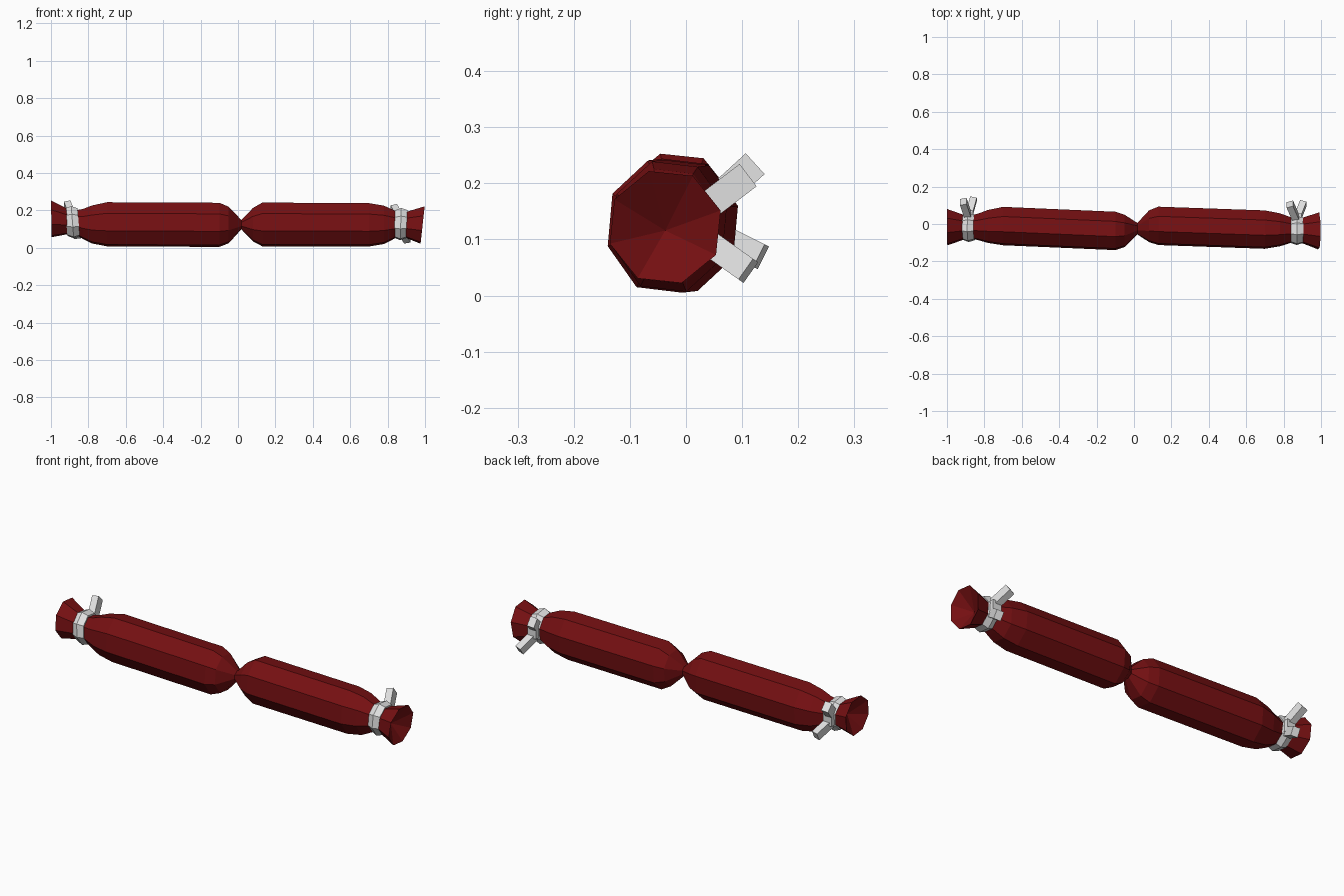
import bpy, bmesh, math
from mathutils import Vector, Matrix

if "Cube" in bpy.data.objects:
    bpy.data.objects.remove(bpy.data.objects["Cube"])


def material(name, rgb):
    m = bpy.data.materials.new(name)
    m.diffuse_color = (*rgb, 1)
    m.use_nodes = True
    m.node_tree.nodes["Principled BSDF"].inputs["Base Color"].default_value = m.diffuse_color
    return m


RED = material("dark red", (0.18, 0.005, 0.006))
WHITE = material("string white", (0.74, 0.74, 0.74))


def finish(name, bm, mat):
    bmesh.ops.recalc_face_normals(bm, faces=bm.faces[:])
    me = bpy.data.meshes.new(name)
    bm.to_mesh(me)
    bm.free()
    me.materials.append(mat)
    ob = bpy.data.objects.new(name, me)
    bpy.context.collection.objects.link(ob)
    return ob


def octagon(bm, x, y, z, ry, rz, lean=0.0):
    """Eight-sided section across x; lean shifts x with height."""
    out = []
    for k in range(8):
        a = math.radians(22.5 + 45 * k - 6)
        dy, dz = ry * math.cos(a), rz * math.sin(a)
        out.append(bm.verts.new((x + lean * dz, y + dy, z + dz)))
    return out


def bridge(bm, a, b):
    for k in range(8):
        j = (k + 1) % 8
        bm.faces.new((a[k], a[j], b[j], b[k]))


# Pair of linked sausages: x, y, z, radius y, radius z, lean
sections = [
    (-0.998, -0.017, 0.155, 0.101, 0.102, -0.02),
    (-0.885, -0.017, 0.138, 0.060, 0.062, -0.08),
    (-0.83, -0.015, 0.128, 0.075, 0.083, 0),
    (-0.78, -0.013, 0.125, 0.092, 0.106, 0),
    (-0.70, -0.011, 0.126, 0.107, 0.123, 0),
    (-0.10, -0.037, 0.123, 0.107, 0.123, 0),
    (-0.05, -0.037, 0.122, 0.090, 0.102, 0),
    (0.018, -0.025, 0.124, 0.032, 0.026, 0),
    (0.08, -0.012, 0.124, 0.088, 0.093, 0),
    (0.13, -0.010, 0.125, 0.107, 0.122, 0),
    (0.70, -0.030, 0.123, 0.107, 0.121, 0),
    (0.78, -0.031, 0.123, 0.092, 0.107, 0),
    (0.82, -0.032, 0.124, 0.078, 0.087, 0),
    (0.87, -0.033, 0.125, 0.060, 0.062, 0.06),
    (0.987, -0.037, 0.122, 0.103, 0.104, 0.11),
]
bm = bmesh.new()
rings = [octagon(bm, *s) for s in sections]
for a, b in zip(rings, rings[1:]):
    bridge(bm, a, b)
# Hollow flared ends
for ring, s, d in ((rings[0], sections[0], 1), (rings[-1], sections[-1], -1)):
    tip = bm.verts.new((s[0] + d * 0.06, s[1], s[2] - 0.006))
    for k in range(8):
        bm.faces.new((ring[k], ring[(k + 1) % 8], tip))
finish("sausage_links", bm, RED)


# String band around each neck
def band(name, x, y, z, lean):
    bm = bmesh.new()
    prof = [(-0.033, 0.074), (0, 0.087), (0.033, 0.076), (0.03, 0.05), (-0.03, 0.05)]
    rs = [octagon(bm, x + dx, y, z, r * 0.95, r * 1.03, lean) for dx, r in prof]
    for i in range(len(rs)):
        bridge(bm, rs[i], rs[(i + 1) % len(rs)])
    finish(name, bm, WHITE)


# Box-shaped string tail running from p to q
def tail(name, p, q, w, t):
    p, q = Vector(p), Vector(q)
    d = (q - p).normalized()
    side = Vector((1, 0, 0))
    side = (side - d * side.dot(d)).normalized()
    up = d.cross(side)
    rot = Matrix((side, up, d)).transposed().to_4x4()
    bm = bmesh.new()
    bmesh.ops.create_cube(bm, size=1, matrix=Matrix.Translation((p + q) / 2) @ rot
                          @ Matrix.Diagonal((w, t, (q - p).length, 1)))
    finish(name, bm, WHITE)


for side, c, lean, hi, lo in (
        ("left", (-0.885, -0.017, 0.137), -0.08, (-0.913, 0.120, 0.232), (-0.858, 0.134, 0.069)),
        ("right", (0.87, -0.033, 0.127), 0.03, (0.833, 0.106, 0.211), (0.905, 0.111, 0.044))):
    band(side + "_band", *c, lean)
    knot = Vector(c) + Vector((0, 0.065, 0))
    tail(side + "_upper_tail", knot + Vector((0, -0.01, 0.02)), hi, 0.036, 0.05)
    tail(side + "_lower_tail", knot + Vector((0, -0.01, -0.02)), lo, 0.036, 0.045)
    tail(side + "_knot", knot - Vector((0, 0.025, 0)), knot + Vector((0, 0.025, 0)), 0.05, 0.06)
